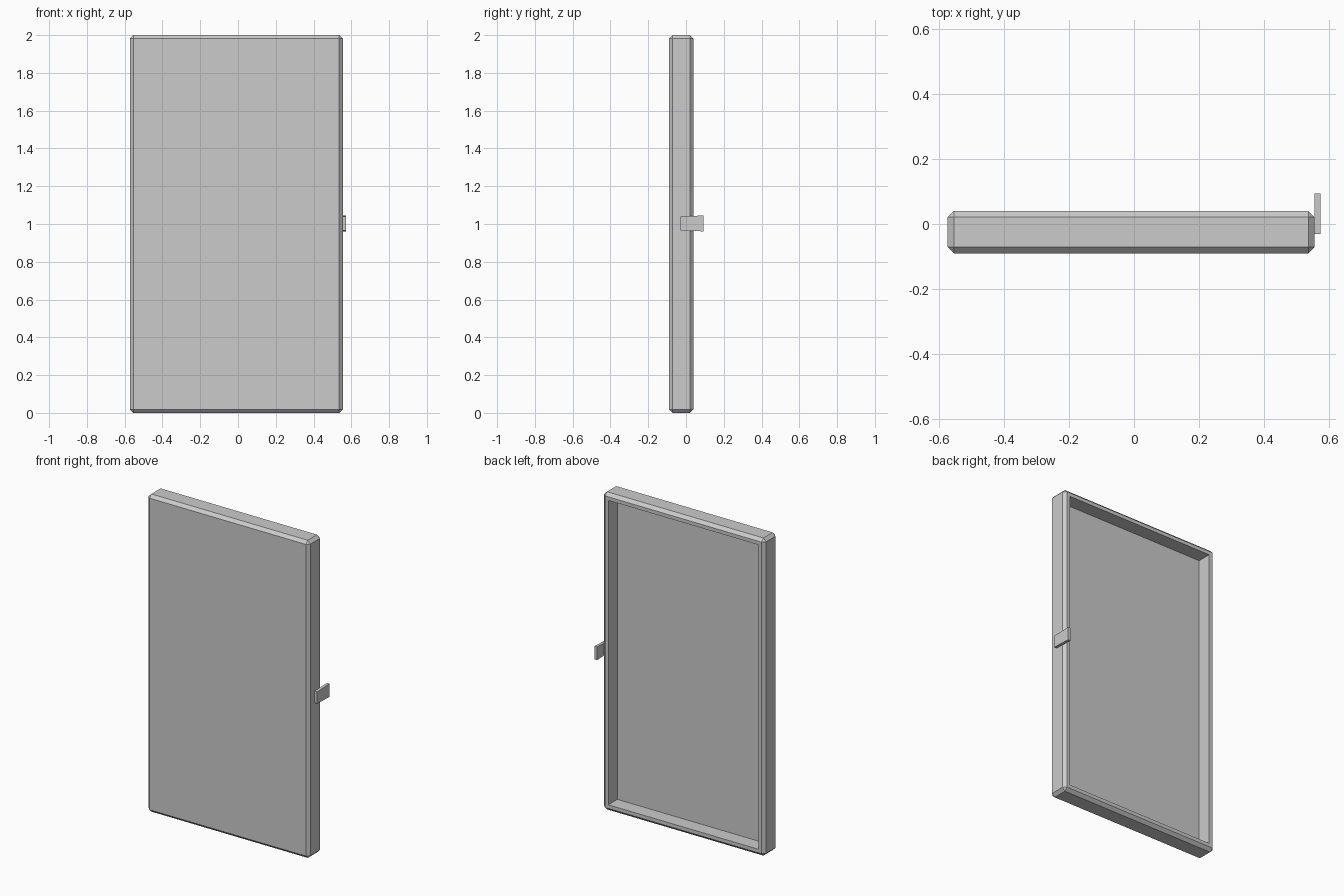
import bpy
import bmesh
from mathutils import Vector

cube = bpy.data.objects.get("Cube")
if cube:
    bpy.data.objects.remove(cube, do_unlink=True)

grey = bpy.data.materials.new("light grey")
grey.use_nodes = True
colour = (0.6, 0.6, 0.6, 1)
grey.diffuse_color = colour
grey.node_tree.nodes["Principled BSDF"].inputs["Base Color"].default_value = colour


def box(bm, low, high):
    """Add an axis-aligned box between two corners."""
    low, high = Vector(low), Vector(high)
    verts = bmesh.ops.create_cube(bm, size=1)["verts"]
    bmesh.ops.scale(bm, vec=high - low, verts=verts)
    bmesh.ops.translate(bm, vec=(low + high) / 2, verts=verts)


def finish(bm, name):
    mesh = bpy.data.meshes.new(name)
    bm.to_mesh(mesh)
    bm.free()
    obj = bpy.data.objects.new(name, mesh)
    mesh.materials.append(grey)
    bpy.context.collection.objects.link(obj)
    return obj


# Door panel: chamfered slab with a hollow back
bm = bmesh.new()
box(bm, (-0.573, -0.09, 0), (0.555, 0.04, 2))
bmesh.ops.bevel(bm, geom=bm.edges[:], offset=0.019, segments=1, affect='EDGES')
bm.normal_update()
back = max(bm.faces, key=lambda f: f.calc_center_median().y)
bmesh.ops.inset_region(bm, faces=[back], thickness=0.032, depth=0)
recess = bmesh.ops.extrude_discrete_faces(bm, faces=[back])["faces"][0]
bmesh.ops.translate(bm, vec=(0, -0.09, 0), verts=recess.verts)
finish(bm, "door_panel")

# Latch: thin plate on the left edge, flaring towards the back
bm = bmesh.new()
box(bm, (0.555, -0.03, 0.966), (0.573, 0.093, 1.04))
for v in bm.verts:
    if v.co.y > 0:
        v.co.z += 0.005 if v.co.z > 1 else -0.005
finish(bm, "latch")
